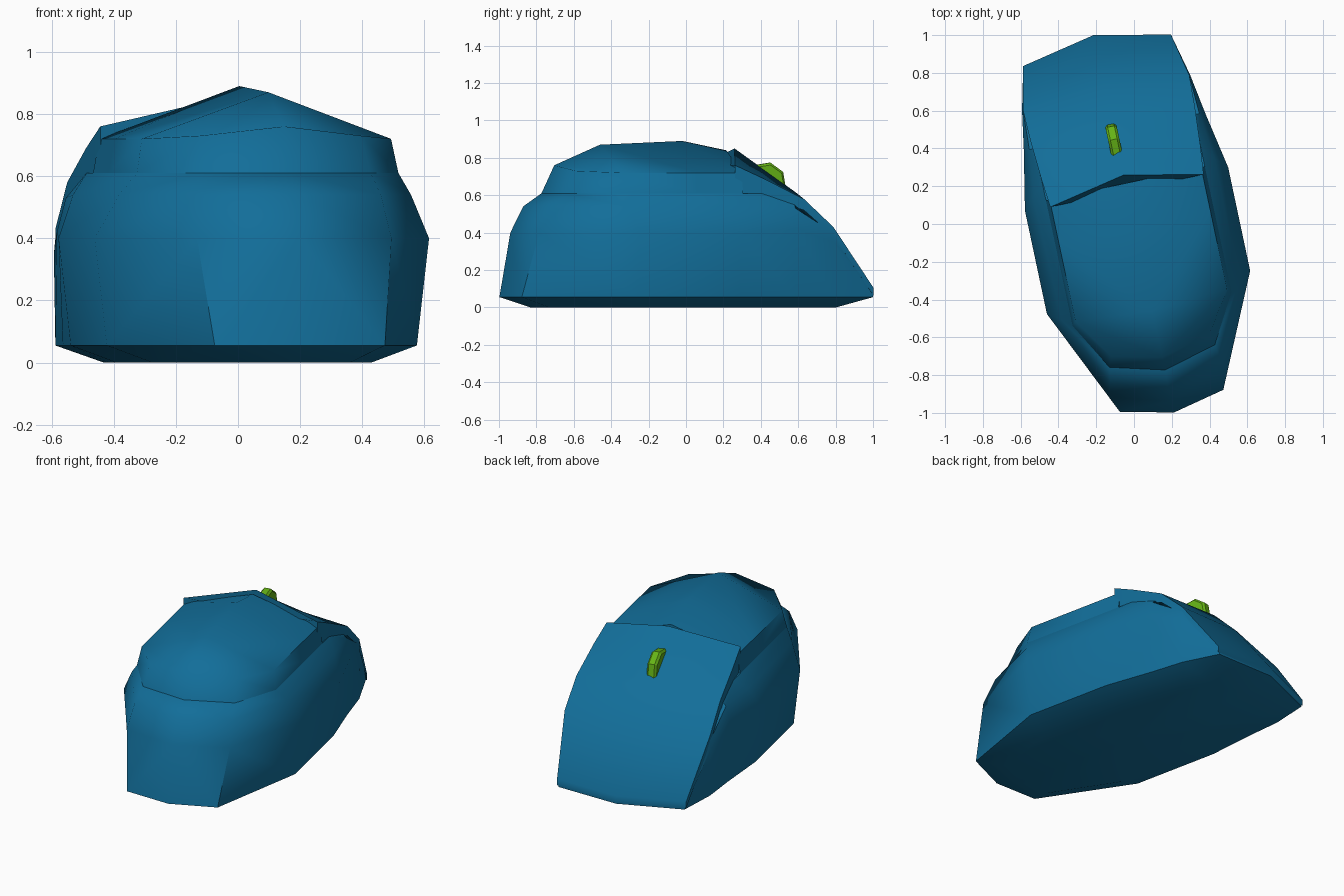
import bpy, bmesh, math

default = bpy.data.objects.get("Cube")
if default:
    bpy.data.objects.remove(default, do_unlink=True)

TURN = math.radians(12)  # the whole mouse is turned about the vertical axis


def make_material(name, colour):
    material = bpy.data.materials.new(name)
    material.use_nodes = True
    material.diffuse_color = colour
    shader = next(n for n in material.node_tree.nodes if n.type == 'BSDF_PRINCIPLED')
    shader.inputs["Base Color"].default_value = colour
    return material


blue = make_material("ocean_blue", (0.006, 0.155, 0.32, 1))
green = make_material("lime_green", (0.13, 0.45, 0.008, 1))


def finish(name, bm, material, angle):
    """Turn a bmesh into a shaded object rotated with the mouse."""
    bmesh.ops.recalc_face_normals(bm, faces=bm.faces)
    mesh = bpy.data.meshes.new(name)
    bm.to_mesh(mesh)
    bm.free()
    mesh.materials.append(material)
    obj = bpy.data.objects.new(name, mesh)
    bpy.context.collection.objects.link(obj)
    obj.rotation_euler.z = TURN
    bpy.ops.object.select_all(action='DESELECT')
    obj.select_set(True)
    bpy.context.view_layer.objects.active = obj
    bpy.ops.object.shade_smooth_by_angle(angle=math.radians(angle))
    return obj


def mirrored_loft(rows):
    """Bridge rows of half-section points and mirror them across x = 0."""
    bm = bmesh.new()
    for side in (1, -1):
        grid = [[bm.verts.new((side * x, y, z)) for x, y, z in row] for row in rows]
        for low, high in zip(grid, grid[1:]):
            for i in range(len(low) - 1):
                bm.faces.new((low[i], low[i + 1], high[i + 1], high[i]))
    bmesh.ops.remove_doubles(bm, verts=bm.verts, dist=0.0005)
    bmesh.ops.holes_fill(bm, edges=bm.edges, sides=0)
    return bm


def level(z, outline):
    return [(x, y, z) for x, y in outline]


def tip(point, count):
    return [point] * count


# Body: rings from the sole to the shoulder, each running from nose to heel
body_rings = [
    tip((0, 0, 0), 8),
    level(0, [(0, .81), (.28, .76), (.31, .6), (.33, .45),
              (.36, .19), (.36, -.37), (.2, -.79), (0, -.85)]),
    level(.055, [(0, 1.02), (.39, .94), (.45, .71), (.47, .5),
                 (.51, .19), (.51, -.37), (.28, -.957), (0, -1.02)]),
    [(0, 1.02, .09), (.4, .94, .09), (.455, .71, .35), (.49, .5, .42),
     (.55, .19, .4), (.55, -.37, .4), (.32, -.87, .4), (0, -.96, .4)],
    [(0, 1.01, .09), (.39, .935, .09), (.45, .71, .4), (.46, .5, .53),
     (.49, .25, .54), (.48, -.42, .54), (.3, -.8, .54), (0, -.89, .54)],
    [(0, .99, .08), (.38, .92, .08), (.44, .7, .38), (.44, .5, .55),
     (.43, .32, .61), (.43, -.46, .61), (.285, -.715, .61), (0, -.79, .61)],
    tip((0, .2, .55), 8),
]
finish("body", mirrored_loft(body_rings), blue, 50)

# Palm rest: sections from under the buttons back to the heel
palm_sections = [tip((0, .22, .61), 3)]
for y, crest in ((.22, .84), (-.02, .89)):
    palm_sections.append([(.43, y, .61), (.41, y, .72), (0, y, crest)])
palm_sections += [
    [(.43, -.46, .61), (.41, -.44, .72), (0, -.47, .87)],
    [(.285, -.715, .61), (.265, -.66, .73), (0, -.72, .76)],
    tip((0, -.79, .61), 3),
]
finish("palm_rest", mirrored_loft(palm_sections), blue, 50)

# Button plate: (edge x, edge y, edge z, edge depth, centre y, centre z)
plate_stations = [
    (.415, .18, .76, .15, .265, .85),
    (.43, .33, .69, .1, .4, .755),
    (.445, .55, .58, .06, .6, .615),
    (.45, .71, .43, .05, .76, .455),
    (.4, .94, .105, .04, 1.023, .105),
]
plate_sections = [
    [(0, cy, cz - depth), (ex, ey, ez - depth), (ex, ey, ez), (0, cy, cz)]
    for ex, ey, ez, depth, cy, cz in plate_stations
]
plate = mirrored_loft(plate_sections)
# Seam between the two buttons
for edge in plate.edges:
    if all(abs(v.co.x) < 0.001 and v.co.y > 0.7 for v in edge.verts):
        edge.smooth = False
finish("button_plate", plate, blue, 50)

# Scroll wheel: bevelled octagonal disc
wheel = bmesh.new()
bmesh.ops.create_cone(wheel, cap_ends=True, segments=8,
                      radius1=.112, radius2=.112, depth=.06)
rims = [e for e in wheel.edges if abs(e.verts[0].co.z - e.verts[1].co.z) < 0.001]
bmesh.ops.bevel(wheel, geom=rims, offset=.012, segments=1, affect='EDGES')
for v in wheel.verts:
    a, b, across = v.co
    swing = math.radians(-13)
    v.co = (across - .012,
            .435 + a * math.cos(swing) - b * math.sin(swing),
            .665 + a * math.sin(swing) + b * math.cos(swing))
finish("scroll_wheel", wheel, green, 30)
